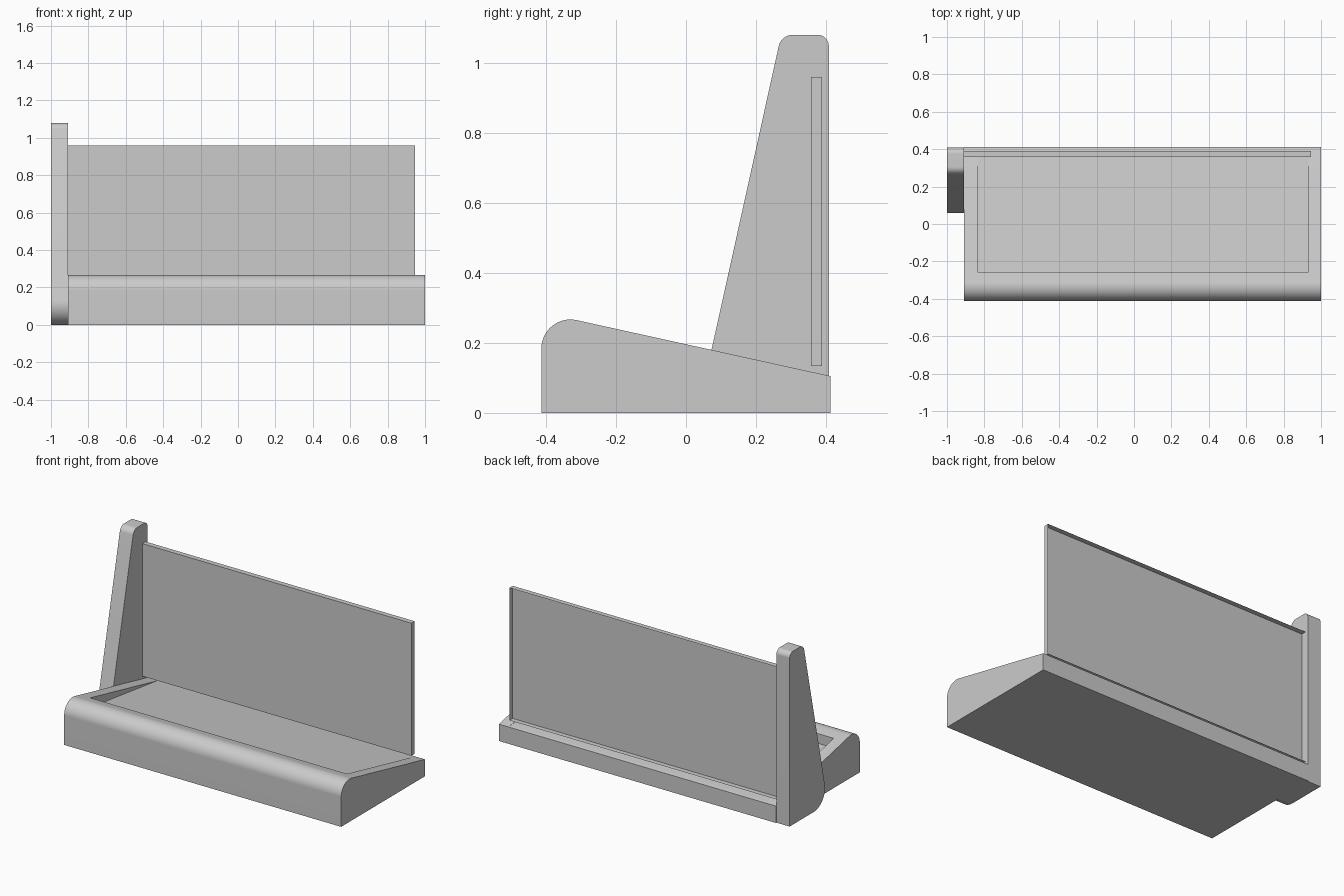
import bpy, bmesh
from math import radians, tan, sin, ceil
from mathutils import Vector

if "Cube" in bpy.data.objects:
    bpy.data.objects.remove(bpy.data.objects["Cube"])


def rounded(corners):
    """Corners given as (y, z, radius) become an outline with filleted corners."""
    out, n = [], len(corners)
    for i, (y, z, r) in enumerate(corners):
        p = Vector((y, z))
        if r == 0:
            out.append(p)
            continue
        a = (Vector(corners[i - 1][:2]) - p).normalized()
        b = (Vector(corners[(i + 1) % n][:2]) - p).normalized()
        half = a.angle(b) / 2
        centre = p + (a + b).normalized() * (r / sin(half))
        start = p + a * (r / tan(half)) - centre
        end = p + b * (r / tan(half)) - centre
        turn = start.angle(end)
        steps = ceil(turn / radians(3))
        for k in range(steps + 1):
            t = k / steps
            out.append(centre + (start * sin((1 - t) * turn) + end * sin(t * turn)) / sin(turn))
    return out


def extrude_x(name, corners, x0, x1, open_back=False):
    bm = bmesh.new()
    face = bm.faces.new([bm.verts.new((x0, p.x, p.y)) for p in rounded(corners)])
    new = bmesh.ops.extrude_face_region(bm, geom=[face])["geom"]
    bmesh.ops.translate(bm, vec=(x1 - x0, 0, 0),
                        verts=[v for v in new if isinstance(v, bmesh.types.BMVert)])
    bmesh.ops.recalc_face_normals(bm, faces=bm.faces)
    if open_back:
        bm.normal_update()
        bmesh.ops.delete(bm, geom=[f for f in bm.faces if f.normal.y > 0.9],
                         context='FACES_ONLY')
    mesh = bpy.data.meshes.new(name)
    bm.to_mesh(mesh)
    bm.free()
    obj = bpy.data.objects.new(name, mesh)
    bpy.context.collection.objects.link(obj)
    return obj


def activate(obj):
    bpy.ops.object.select_all(action='DESELECT')
    obj.select_set(True)
    bpy.context.view_layer.objects.active = obj


# Sloping base with a rounded front lip
base = extrude_x("base", [(-0.413, 0, 0), (0.413, 0, 0), (0.413, 0.105, 0),
                          (-0.413, 0.287, 0.083)], -0.909, 1.0)

# Gently sloped tray recess that runs out at the back of the base
cutter = extrude_x("recess_cutter", [(-0.257, 0.192, 0), (0.405, 0.1075, 0),
                                     (0.405, 0.6, 0), (-0.257, 0.6, 0)], -0.838, 0.932)
cutter.hide_render = True
cut = base.modifiers.new("recess", 'BOOLEAN')
cut.operation = 'DIFFERENCE'
cut.solver = 'EXACT'
cut.object = cutter
activate(base)
bpy.ops.object.modifier_apply(modifier=cut.name)
bpy.data.objects.remove(cutter)

# Tapered upright at the left end
upright = extrude_x("end_upright", [(0.033, 0, 0.11), (0.408, 0, 0), (0.408, 1.08, 0.033),
                                    (0.272, 1.08, 0.042)], -1.0, -0.909)

# Thin back panel held by the upright: a shallow shell, open at the rear
extrude_x("back_panel", [(0.357, 0.134, 0), (0.389, 0.134, 0), (0.389, 0.96, 0),
                         (0.357, 0.96, 0)], -0.91, 0.945, open_back=True)

for obj in (base, upright):
    activate(obj)
    bpy.ops.object.shade_smooth_by_angle(angle=radians(4))
